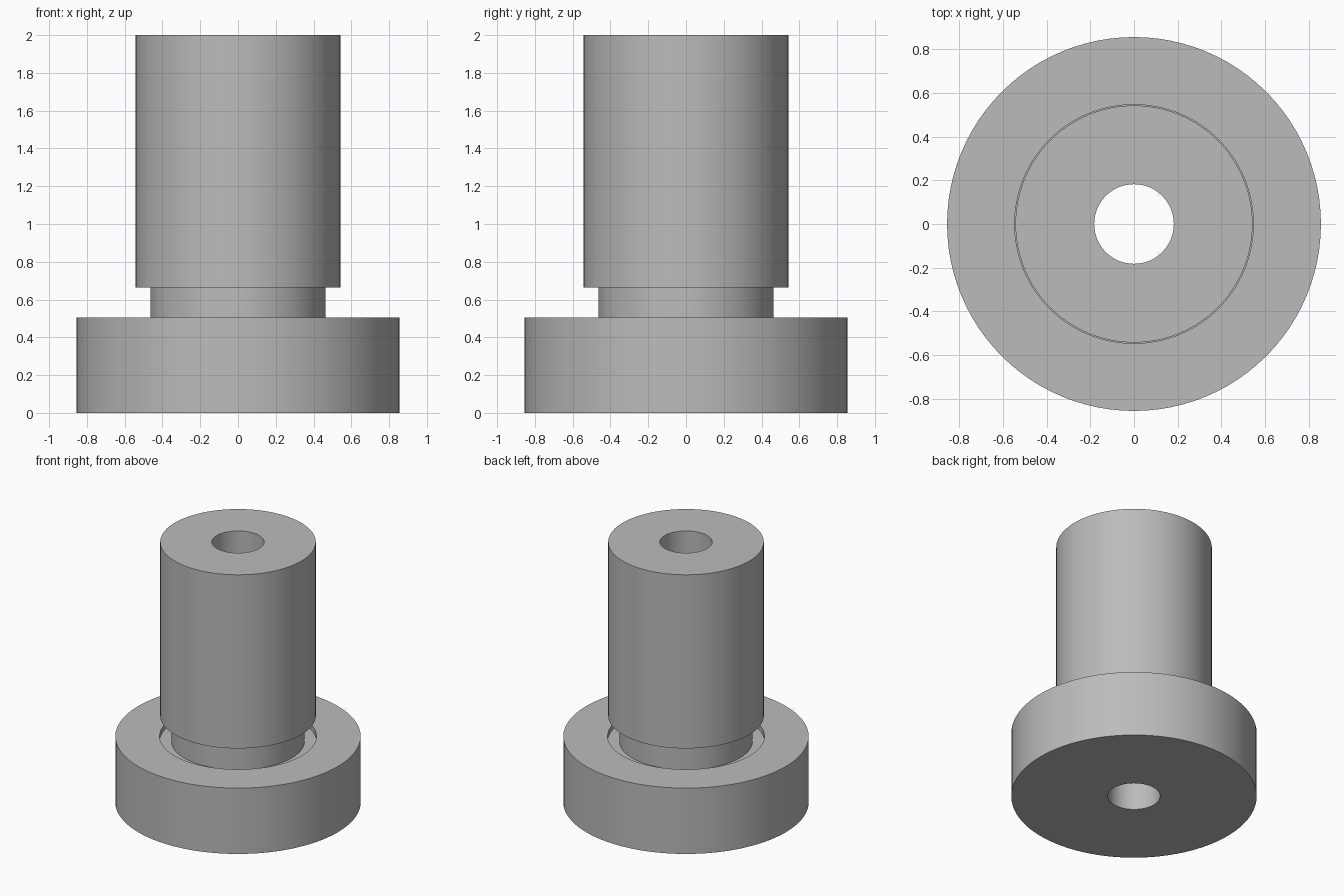
import bpy, bmesh, math

cube = bpy.data.objects.get("Cube")
if cube:
    bpy.data.objects.remove(cube, do_unlink=True)

# Plain grey metal
metal = bpy.data.materials.new("grey_metal")
metal.use_nodes = True
grey = (0.5, 0.5, 0.5, 1)
metal.diffuse_color = grey
metal.node_tree.nodes["Principled BSDF"].inputs["Base Color"].default_value = grey

# Main dimensions
BORE, NECK, SHAFT, FLANGE = 0.182, 0.463, 0.542, 0.855
FLANGE_TOP, SHAFT_BOTTOM, TOP = 0.506, 0.665, 2.0
GROOVE_FLOOR = FLANGE_TOP - 0.04
SEGMENTS = 96


def lathe(name, profile, material):
    """Turn a closed (radius, height) profile around the z axis."""
    bm = bmesh.new()
    ring = [bm.verts.new((r, 0, z)) for r, z in profile]
    edges = [bm.edges.new((a, b)) for a, b in zip(ring, ring[1:] + ring[:1])]
    bmesh.ops.spin(bm, geom=ring + edges, cent=(0, 0, 0), axis=(0, 0, 1),
                   angle=math.tau, steps=SEGMENTS, use_duplicate=False)
    bmesh.ops.remove_doubles(bm, verts=bm.verts, dist=1e-4)
    bmesh.ops.recalc_face_normals(bm, faces=bm.faces)
    mesh = bpy.data.meshes.new(name)
    bm.to_mesh(mesh)
    bm.free()
    mesh.materials.append(material)
    obj = bpy.data.objects.new(name, mesh)
    bpy.context.collection.objects.link(obj)
    bpy.ops.object.select_all(action="DESELECT")
    obj.select_set(True)
    bpy.context.view_layer.objects.active = obj
    bpy.ops.object.shade_smooth_by_angle(angle=math.radians(30))
    return obj


# Flanged bushing: wide flange, recessed groove, undercut neck, shaft, bore
lathe("flanged_bushing", [
    (BORE, 0), (FLANGE, 0), (FLANGE, FLANGE_TOP),
    (SHAFT + 0.004, FLANGE_TOP), (SHAFT + 0.004, GROOVE_FLOOR),
    (NECK, GROOVE_FLOOR), (NECK, SHAFT_BOTTOM),
    (SHAFT, SHAFT_BOTTOM), (SHAFT, TOP), (BORE, TOP),
], metal)
